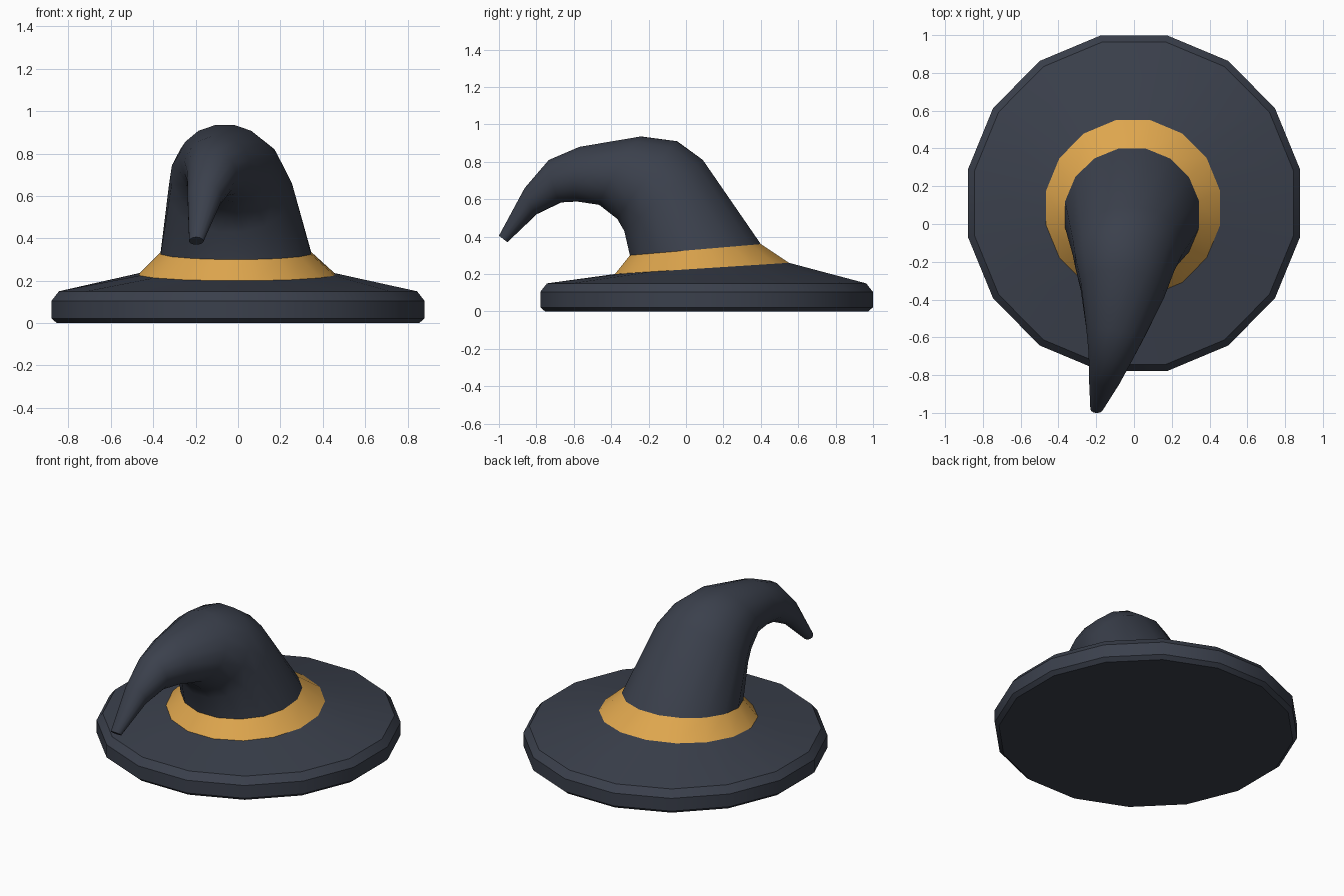
import bpy, bmesh, math
from mathutils import Vector

if "Cube" in bpy.data.objects:
    bpy.data.objects.remove(bpy.data.objects["Cube"])

SIDES = 16
FLAT = math.cos(math.pi / SIDES)   # sizes below are measured across the flats


def material(name, rgb):
    m = bpy.data.materials.new(name)
    m.diffuse_color = (*rgb, 1)
    m.use_nodes = True
    m.node_tree.nodes["Principled BSDF"].inputs["Base Color"].default_value = m.diffuse_color
    return m


slate = material("dark slate felt", (0.043, 0.051, 0.072))
amber = material("amber ribbon", (0.73, 0.38, 0.075))


def ring(back, front, x, rx, skew=0.0):
    """Cross-section through a back/top and a front/bottom (y, z) point."""
    b, f = Vector((x, *back)), Vector((x, *front))
    centre, half = (b + f) / 2, (b - f) / 2
    side = Vector((rx, -skew * rx, 0))
    pts = []
    for i in range(SIDES):
        a = 2 * math.pi * (i + 0.5) / SIDES
        pts.append(centre + (side * math.cos(a) + half * math.sin(a)) / FLAT)
    return pts


def loft(name, rings, mat, cap_start=False, cap_end=False):
    """Skin a list of rings into one smooth part."""
    bm = bmesh.new()
    rows = [[bm.verts.new(p) for p in r] for r in rings]
    for a, b in zip(rows, rows[1:]):
        for i in range(SIDES):
            j = (i + 1) % SIDES
            bm.faces.new((a[i], a[j], b[j], b[i]))
    if cap_start:
        bm.faces.new(rows[0][::-1])
    if cap_end:
        bm.faces.new(rows[-1])
    me = bpy.data.meshes.new(name)
    bm.to_mesh(me)
    bm.free()
    me.materials.append(mat)
    ob = bpy.data.objects.new(name, me)
    bpy.context.collection.objects.link(ob)
    bpy.ops.object.select_all(action='DESELECT')
    bpy.context.view_layer.objects.active = ob
    ob.select_set(True)
    bpy.ops.object.shade_smooth_by_angle(angle=math.radians(30))
    return ob


# Rings shared by neighbouring parts
band_low = ring((0.55, 0.26), (-0.38, 0.20), -0.005, 0.46)
band_high = ring((0.40, 0.36), (-0.30, 0.30), -0.01, 0.355)

# Brim: flat underside, bevelled rim, sloping top
rim = [(0.855, 0.0), (0.88, 0.022), (0.88, 0.105), (0.845, 0.15)]
brim = [ring((0.11 + r * 1.01, z), (0.11 - r * 1.01, z), 0, r) for r, z in rim]
loft("brim", brim + [band_low], slate, cap_start=True)

# Ribbon band round the foot of the crown
loft("ribbon_band", [band_low, band_high], amber)

# Crown: tapering cone that bends forward and droops to the tip
crown = [
    ring((0.09, 0.81), (-0.33, 0.43), -0.035, 0.290),
    ring((-0.05, 0.91), (-0.365, 0.495), -0.050, 0.262, 0.05),
    ring((-0.24, 0.935), (-0.46, 0.57), -0.062, 0.220, 0.1),
    ring((-0.565, 0.88), (-0.58, 0.588), -0.098, 0.155, 0.15),
    ring((-0.73, 0.81), (-0.67, 0.583), -0.125, 0.115, 0.15),
    ring((-0.86, 0.66), (-0.80, 0.52), -0.158, 0.080, 0.15),
    ring((-1.0, 0.405), (-0.955, 0.37), -0.197, 0.034),
]
loft("crown", [band_high] + crown, slate, cap_end=True)
